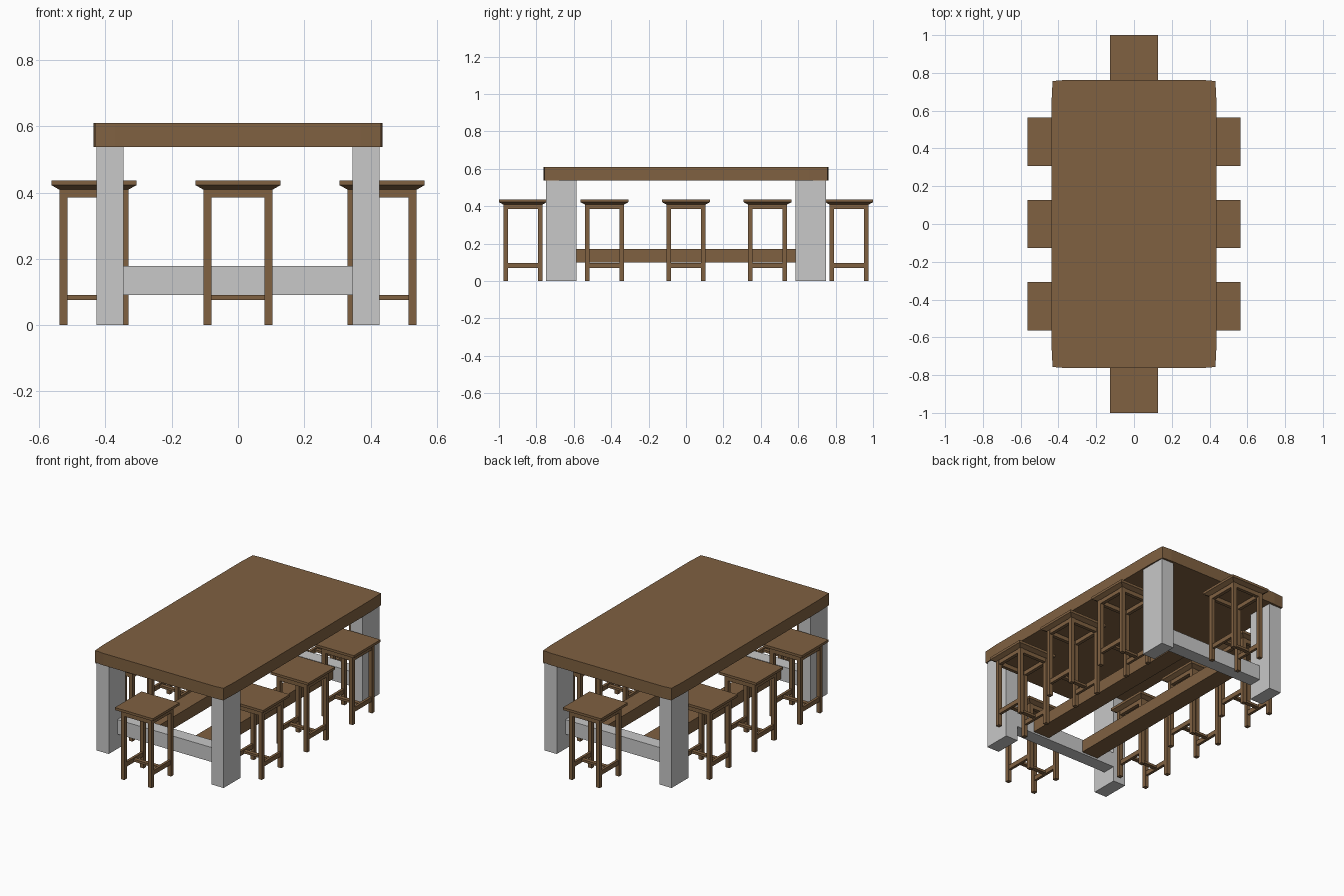
import bpy, bmesh

if "Cube" in bpy.data.objects:
    bpy.data.objects.remove(bpy.data.objects["Cube"])

def mat(name, c):
    m = bpy.data.materials.new(name)
    m.diffuse_color = (*c, 1)
    m.use_nodes = True
    m.node_tree.nodes["Principled BSDF"].inputs["Base Color"].default_value = m.diffuse_color
    return m

WOOD = mat("brown wood", (0.214, 0.119, 0.053))
WHITE = mat("white paint", (0.58, 0.58, 0.58))

def loft(bm, rings):
    """Closed solid through stacked (z, outline) rings."""
    loops = [[bm.verts.new((x, y, z)) for x, y in pts] for z, pts in rings]
    for a, b in zip(loops, loops[1:]):
        for i in range(len(a)):
            j = (i + 1) % len(a)
            bm.faces.new((a[i], a[j], b[j], b[i]))
    bm.faces.new(loops[0][::-1])
    bm.faces.new(loops[-1])

def rect(x0, x1, y0, y1):
    return [(x0, y0), (x1, y0), (x1, y1), (x0, y1)]

def box(bm, x0, x1, y0, y1, z0, z1):
    r = rect(x0, x1, y0, y1)
    loft(bm, [(z0, r), (z1, r)])

def finish(bm, name, m, loc=(0, 0, 0)):
    bmesh.ops.recalc_face_normals(bm, faces=bm.faces)
    me = bpy.data.meshes.new(name)
    bm.to_mesh(me)
    bm.free()
    me.materials.append(m)
    ob = bpy.data.objects.new(name, me)
    ob.location = loc
    bpy.context.collection.objects.link(ob)

def box_object(name, m, *dims):
    bm = bmesh.new()
    box(bm, *dims)
    finish(bm, name, m)

# Table top with slightly eased corners
q = [(0.436, 0.66), (0.431, 0.757), (0.37, 0.762)]
outline = (q + [(-x, y) for x, y in q[::-1]] + [(-x, -y) for x, y in q]
           + [(x, -y) for x, y in q[::-1]])
bm = bmesh.new()
loft(bm, [(0.537, outline), (0.61, outline)])
finish(bm, "table_top", WOOD)

# Table legs, end rails and long stretchers
for s in (-1, 1):
    for t in (-1, 1):
        x, y = s * 0.386, t * 0.667
        box_object("table_leg", WHITE, x - 0.041, x + 0.041, y - 0.081, y + 0.081, 0, 0.537)
    y = s * 0.626
    box_object("end_rail", WHITE, -0.345, 0.345, y - 0.04, y + 0.04, 0.09, 0.178)
    x = s * 0.174
    box_object("long_stretcher", WOOD, x - 0.054, x + 0.054, -0.59, 0.59, 0.10, 0.172)

def stool(cx, cy):
    bm = bmesh.new()
    # seat with bevelled underside
    h, a = 0.128, 0.105
    loft(bm, [(0.409, rect(-a, a, -a, a)), (0.422, rect(-h, h, -h, h)), (0.437, rect(-h, h, -h, h))])
    finish(bm, "stool_seat", WOOD, (cx, cy, 0))
    bm = bmesh.new()
    for s in (-1, 1):
        # legs
        for t in (-1, 1):
            x, y = s * 0.092, t * 0.093
            box(bm, x - 0.012, x + 0.012, y - 0.012, y + 0.012, 0, 0.409)
        # aprons
        e = s * 0.092
        box(bm, e - 0.01, e + 0.01, -0.081, 0.081, 0.385, 0.409)
        box(bm, -0.08, 0.08, e - 0.01, e + 0.01, 0.385, 0.409)
        # side rails
        box(bm, e - 0.008, e + 0.008, -0.081, 0.081, 0.07, 0.097)
    # cross rail
    box(bm, -0.084, 0.084, -0.012, 0.012, 0.076, 0.09)
    finish(bm, "stool_frame", WOOD, (cx, cy, 0))

# Three stools on each long side, one at each end
for s in (-1, 1):
    stool(0, s * 0.872)
    for y in (-0.436, 0, 0.436):
        stool(s * 0.435, y)
